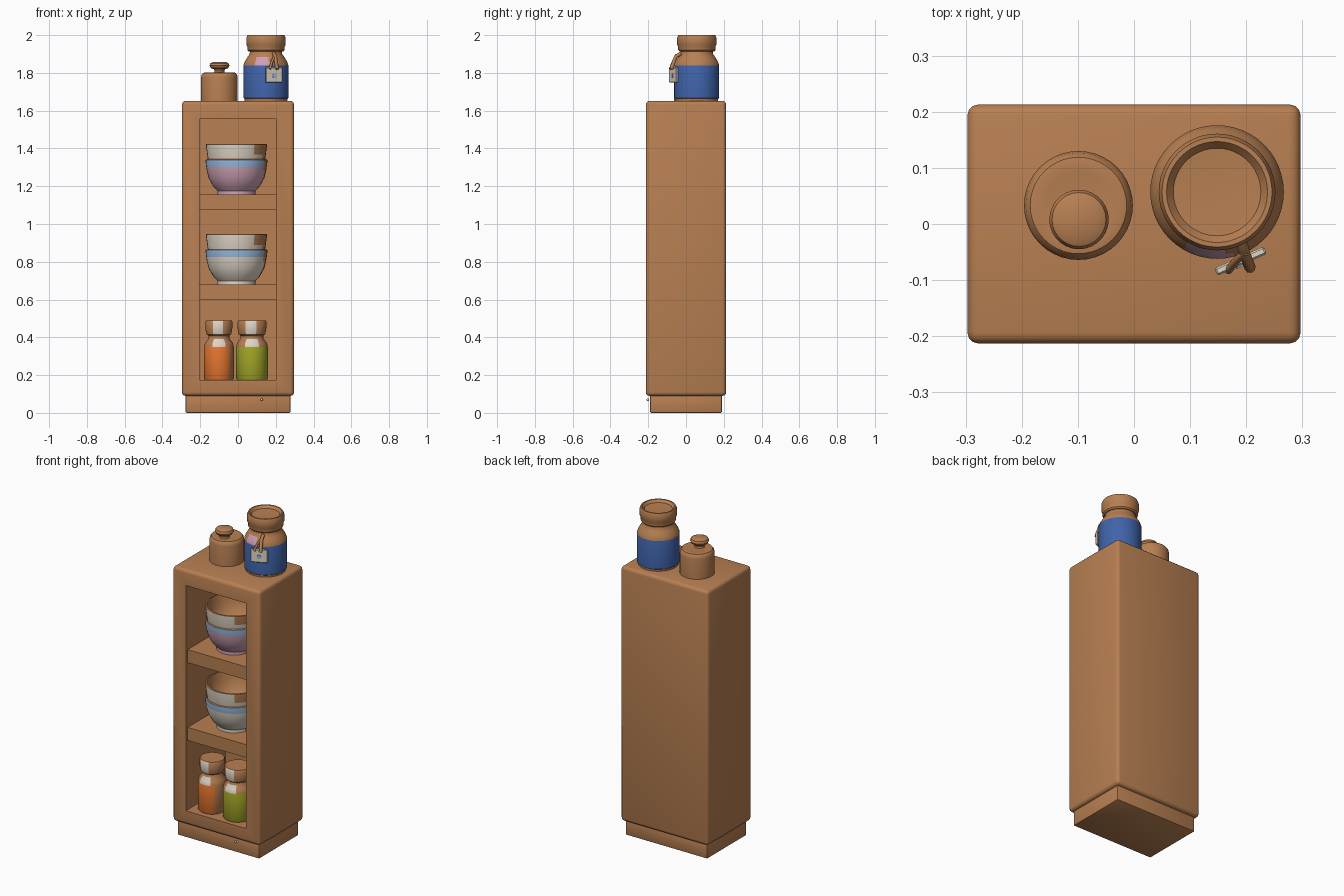
import bpy, bmesh, math
from mathutils import Vector, Matrix

if "Cube" in bpy.data.objects:
    bpy.data.objects.remove(bpy.data.objects["Cube"])


def material(name, rgb):
    m = bpy.data.materials.new(name)
    m.diffuse_color = (*rgb, 1)
    m.use_nodes = True
    m.node_tree.nodes["Principled BSDF"].inputs["Base Color"].default_value = m.diffuse_color
    return m


MATS = {
    "brown": material("warm wood brown", (0.48, 0.215, 0.085)),
    "blue": material("deep blue", (0.05, 0.125, 0.40)),
    "pink": material("soft pink", (0.62, 0.36, 0.46)),
    "cream": material("cream", (0.74, 0.66, 0.56)),
    "sky": material("sky blue", (0.30, 0.48, 0.74)),
    "orange": material("orange", (0.82, 0.19, 0.03)),
    "olive": material("olive green", (0.36, 0.38, 0.02)),
}
KEYS = list(MATS)


def finish(bm, name, mats=("brown",), angle=35):
    me = bpy.data.meshes.new(name)
    bm.normal_update()
    bm.to_mesh(me)
    bm.free()
    for k in mats:
        me.materials.append(MATS[k])
    ob = bpy.data.objects.new(name, me)
    bpy.context.collection.objects.link(ob)
    bpy.ops.object.select_all(action='DESELECT')
    ob.select_set(True)
    bpy.context.view_layer.objects.active = ob
    bpy.ops.object.shade_smooth_by_angle(angle=math.radians(angle))
    return ob


def box_bm(lo, hi, bevel=0.0, seg=3):
    bm = bmesh.new()
    bmesh.ops.create_cube(bm, size=1)
    lo, hi = Vector(lo), Vector(hi)
    for v in bm.verts:
        v.co = Vector([(lo[i] + hi[i]) / 2 + v.co[i] * (hi[i] - lo[i]) for i in range(3)])
    if bevel:
        bmesh.ops.bevel(bm, geom=bm.edges[:], offset=bevel, segments=seg,
                        profile=0.5, affect='EDGES')
    return bm


def lathe(name, center, rows, sides=40):
    """rows: (radius, z[, colour, az0, az1]); colour paints the band above the row,
    azimuth in degrees measured from the front towards the right."""
    bm = bmesh.new()
    cx, cy = center
    rings = []
    for row in rows:
        r, z = row[:2]
        if r == 0:
            rings.append([bm.verts.new((cx, cy, z))] * sides)
            continue
        rings.append([bm.verts.new((cx + r * math.sin(2 * math.pi * i / sides),
                                    cy - r * math.cos(2 * math.pi * i / sides), z))
                      for i in range(sides)])
    for row, a, b in zip(rows, rings, rings[1:]):
        for i in range(sides):
            j = (i + 1) % sides
            f = bm.faces.new(list(dict.fromkeys((a[i], a[j], b[j], b[i]))))
            if len(row) > 2:
                az = (i + 0.5) * 360 / sides
                az = az - 360 if az > 180 else az
                if row[3] <= az <= row[4]:
                    f.material_index = KEYS.index(row[2])
    return finish(bm, name, KEYS)


# Cabinet body: rounded box with a deep niche in the front
bm = box_bm((-0.297, -0.213, 0.09), (0.297, 0.213, 1.652), 0.02)
bm.normal_update()
front = max((f for f in bm.faces if f.normal.y < -0.9), key=lambda f: f.calc_area())
bmesh.ops.inset_individual(bm, faces=[front], thickness=0.07)
for v in front.verts:
    v.co.x = 0.202 if v.co.x > 0 else -0.205
    v.co.z = 1.557 if v.co.z > 0.8 else 0.175
ext = bmesh.ops.extrude_discrete_faces(bm, faces=[front])
for v in ext["faces"][0].verts:
    v.co.y = 0.17
finish(bm, "cabinet_body")

# Plinth and shelves
finish(box_bm((-0.277, -0.19, 0), (0.277, 0.19, 0.10), 0.006, 2), "plinth")
for n, z0, z1 in (("lower_shelf", 0.60, 0.68), ("upper_shelf", 1.077, 1.157)):
    finish(box_bm((-0.206, -0.195, z0), (0.203, 0.171, z1)), n)
bm = bmesh.new()
bmesh.ops.create_icosphere(bm, subdivisions=2, radius=0.007,
                           matrix=Matrix.Translation((0.125, -0.203, 0.07)))
finish(bm, "small_stud", ("cream",))


# Stacked bowls: one nested in another, painted on the front
def bowls(name, z, paint):
    c = (-0.008, -0.025)
    lathe(name + "_bottom_bowl", c, [
        (0, z), (0.10, z, paint, -100, 75), (0.10, z + 0.018, paint, -100, 75),
        (0.125, z + 0.045, paint, -100, 75), (0.147, z + 0.085, paint, -100, 75),
        (0.157, z + 0.125, paint, -100, 65), (0.16, z + 0.145, "sky", -100, 65),
        (0.163, z + 0.168, "sky", -100, 65), (0.163, z + 0.182), (0.157, z + 0.186),
        (0.15, z + 0.17), (0.135, z + 0.09), (0.08, z + 0.04), (0, z + 0.03)])
    lathe(name + "_top_bowl", c, [
        (0, z + 0.07), (0.09, z + 0.075), (0.135, z + 0.12),
        (0.15, z + 0.175, "cream", -85, 60), (0.155, z + 0.21, "cream", -85, 40),
        (0.161, z + 0.255, "cream", -85, 40), (0.161, z + 0.265), (0.153, z + 0.267),
        (0.145, z + 0.215), (0.125, z + 0.15), (0.08, z + 0.105), (0, z + 0.095)])


bowls("upper_shelf", 1.157, "pink")
bowls("lower_shelf", 0.68, "cream")


# Spice jars
def spice(name, x, r, paint, a1):
    lathe(name, (x, -0.105), [
        (0, 0.175), (r - 0.004, 0.175, paint, -110, a1), (r, 0.182, paint, -110, a1),
        (r, 0.35, "cream", -25, 25), (r - 0.006, 0.372, "cream", -25, 25),
        (r - 0.022, 0.392), (r - 0.024, 0.408),
        (r - 0.014, 0.416, "cream", -27, 20), (r - 0.009, 0.435, "cream", -27, 20),
        (r - 0.007, 0.48, "cream", -27, 20), (r - 0.012, 0.49), (0, 0.49)])


spice("orange_spice_jar", -0.101, 0.079, "orange", 46)
spice("olive_spice_jar", 0.074, 0.084, "olive", 85)

# Small lidded pot on the cabinet top
lathe("small_pot", (-0.099, 0.033), [
    (0, 1.645), (0.097, 1.645), (0.097, 1.775), (0.094, 1.79), (0.086, 1.80),
    (0.075, 1.802), (0.06, 1.80), (0, 1.80)])
lathe("small_pot_knob", (-0.098, 0.008), [
    (0, 1.795), (0.03, 1.795), (0.026, 1.81), (0.03, 1.82), (0.046, 1.825),
    (0.053, 1.838), (0.048, 1.851), (0.034, 1.858), (0, 1.859)], 28)

# Tall storage jar with blue glaze and dished lid
lathe("storage_jar", (0.148, 0.057), [
    (0, 1.648), (0.112, 1.648), (0.114, 1.664, "blue", -180, 180),
    (0.119, 1.668, "blue", -180, 180), (0.119, 1.84, "pink", -33, 12),
    (0.112, 1.86, "pink", -28, 10), (0.097, 1.885), (0.086, 1.90), (0.085, 1.92)], 48)
lathe("storage_jar_lid", (0.148, 0.057), [
    (0, 1.912), (0.09, 1.912), (0.098, 1.92), (0.099, 1.94), (0.104, 1.95),
    (0.104, 1.985), (0.098, 2.0), (0.09, 2.0), (0.078, 1.985), (0, 1.98)], 48)

# Hanging tag with a painted dot
turn = Matrix.Translation((0.190, -0.066, 1.79)) @ Matrix.Rotation(math.radians(24), 4, 'Z')
bm = box_bm((-0.048, -0.007, -0.04), (0.048, 0.007, 0.04), 0.003, 1)
bm.transform(turn)
finish(bm, "tag", ("cream",))
bm = bmesh.new()
bmesh.ops.create_cone(bm, cap_ends=True, segments=16, radius1=0.012, radius2=0.012, depth=0.004,
                      matrix=turn @ Matrix.Translation((0, -0.008, -0.005))
                      @ Matrix.Rotation(math.pi / 2, 4, 'X'))
finish(bm, "tag_dot", ("sky",))

# Cord holding the tag
for n, rad, pts in (
        ("tag_cord", 0.010, [(0.19, -0.028, 1.903), (0.198, -0.055, 1.885), (0.207, -0.078, 1.82)]),
        ("tag_cord_side", 0.007, [(0.198, -0.05, 1.895), (0.18, -0.068, 1.86), (0.168, -0.083, 1.82)])):
    cu = bpy.data.curves.new(n, 'CURVE')
    cu.dimensions = '3D'
    cu.bevel_depth = rad
    cu.bevel_resolution = 2
    cu.use_fill_caps = True
    sp = cu.splines.new('POLY')
    sp.points.add(len(pts) - 1)
    for p, co in zip(sp.points, pts):
        p.co = (*co, 1)
    ob = bpy.data.objects.new(n, cu)
    bpy.context.collection.objects.link(ob)
    cu.materials.append(MATS["brown"])
    bpy.ops.object.select_all(action='DESELECT')
    ob.select_set(True)
    bpy.context.view_layer.objects.active = ob
    bpy.ops.object.convert(target='MESH')
    bpy.ops.object.shade_smooth_by_angle(angle=math.radians(50))
